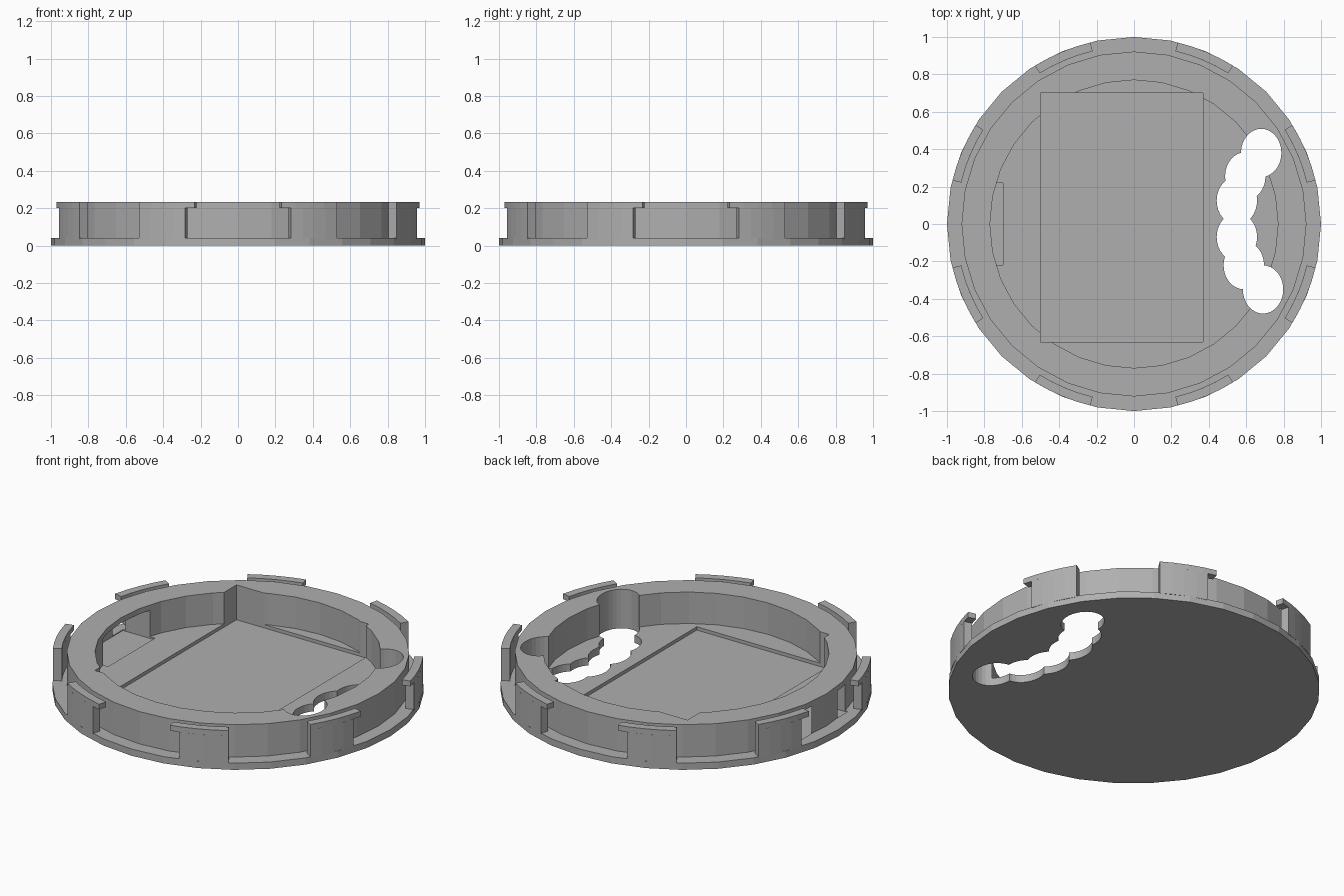
import bpy, bmesh
from math import radians, cos, sin, pi

if "Cube" in bpy.data.objects:
    bpy.data.objects.remove(bpy.data.objects["Cube"], do_unlink=True)

grey = bpy.data.materials.new("plain grey")
grey.use_nodes = True
colour = (0.43, 0.43, 0.43, 1)
grey.diffuse_color = colour
grey.node_tree.nodes["Principled BSDF"].inputs["Base Color"].default_value = colour

SIDES = 32
FLANGE, FLOOR, RECESS, TOP = 0.04, 0.045, 0.025, 0.232


def finish(name, bm):
    bmesh.ops.recalc_face_normals(bm, faces=bm.faces)
    mesh = bpy.data.meshes.new(name)
    bm.to_mesh(mesh)
    bm.free()
    obj = bpy.data.objects.new(name, mesh)
    bpy.context.collection.objects.link(obj)
    mesh.materials.append(grey)
    return obj


def prism(name, outline, z0, z1):
    bm = bmesh.new()
    face = bm.faces.new([bm.verts.new((x, y, z0)) for x, y in outline])
    grown = bmesh.ops.extrude_face_region(bm, geom=[face])["geom"]
    verts = [v for v in grown if isinstance(v, bmesh.types.BMVert)]
    bmesh.ops.translate(bm, verts=verts, vec=(0, 0, z1 - z0))
    return finish(name, bm)


def box(name, x0, x1, y0, y1, z0, z1):
    return prism(name, [(x0, y0), (x1, y0), (x1, y1), (x0, y1)], z0, z1)


def lathe(name, profile):
    bm = bmesh.new()
    rings = []
    for r, z in profile:
        count = SIDES if r else 1
        rings.append([bm.verts.new((r * cos(2 * pi * i / SIDES), r * sin(2 * pi * i / SIDES), z))
                      for i in range(count)])
    for low, high in zip(rings, rings[1:]):
        for i in range(SIDES):
            j = (i + 1) % SIDES
            loop = [low[i % len(low)], low[j % len(low)], high[j % len(high)], high[i % len(high)]]
            bm.faces.new(list(dict.fromkeys(loop)))
    bmesh.ops.dissolve_limit(bm, angle_limit=0.01, verts=bm.verts, edges=bm.edges)
    return finish(name, bm)


def cut(target, cutter):
    cutter.hide_render = True
    cutter.hide_set(True)
    mod = target.modifiers.new(cutter.name, "BOOLEAN")
    mod.operation, mod.solver, mod.object = "DIFFERENCE", "EXACT", cutter


def sector(name, a0, a1, r0, r1, z0, z1):
    angles = [radians(a0 + (a1 - a0) * i / 4) for i in range(5)]
    outline = [(r1 * cos(a), r1 * sin(a)) for a in angles]
    outline += [(r0 * cos(a), r0 * sin(a)) for a in reversed(angles)]
    return prism(name, outline, z0, z1)


# Flanged dish with a thick raised rim
body = lathe("dish_body", [(0, 0), (1, 0), (1, FLANGE), (0.922, FLANGE), (0.922, TOP),
                           (0.77, TOP), (0.77, FLOOR), (0, FLOOR)])

# Rectangular seat sunk in the floor, notching the rim at its corners
cut(body, box("seat_cutter", -0.5, 0.37, -0.63, 0.7, RECESS, 0.4))

# Pocket under the rim
cut(body, box("pocket_cutter", -0.91, -0.7, -0.22, 0.22, 0.035, 0.2))

# Scalloped opening made of overlapping holes
holes = [(0.68, 0.38), (0.595, 0.255), (0.55, 0.125), (0.55, -0.07), (0.587, -0.22), (0.69, -0.35)]
for n, (x, y) in enumerate(holes):
    ring = [(x + 0.108 * cos(2 * pi * i / 32), y + 0.129 * sin(2 * pi * i / 32)) for i in range(32)]
    cut(body, prism(f"hole_cutter_{n}", ring, -0.1, 0.4))

# Eight locking tabs, each with a top lip reaching past its post
for quarter in range(4):
    for side in (-1, 1):
        a = 90 * quarter
        label = f"{quarter}_{'a' if side < 0 else 'b'}"
        sector("tab_post_" + label, a + side * 16.5, a + side * 32, 0.95, 0.998, FLANGE - 0.005, 0.2)
        sector("tab_lip_" + label, a + side * 13.5, a + side * 32, 0.95, 0.998, 0.2, TOP)
